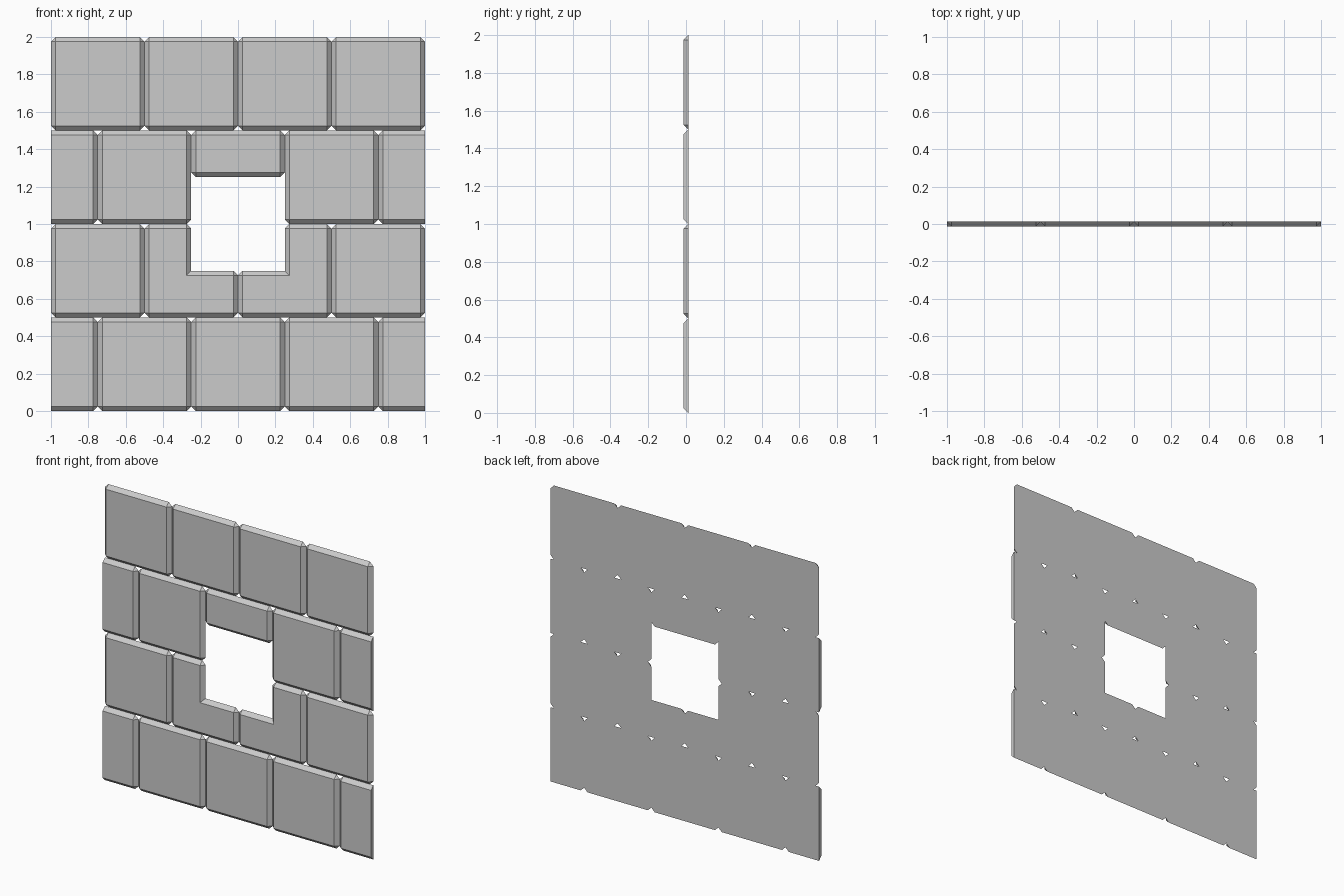
import bpy, bmesh
from mathutils import Vector

if "Cube" in bpy.data.objects:
    bpy.data.objects.remove(bpy.data.objects["Cube"])

D = 0.025            # chamfer width, equal to the tile thickness
FRONT, BACK = -D / 2, D / 2


def tile(name, outline):
    """Tile from a counter-clockwise x/z outline. Exposed edges are chamfered;
    half tiles named 'end' are cut flat at the wall's sides."""
    bm = bmesh.new()
    pts = [Vector(p) for p in outline]
    n = len(pts)
    vert = lambda p, y: bm.verts.new((p.x, y, p.y))
    # inward offset of every edge
    offs = []
    for i, a in enumerate(pts):
        b = pts[(i + 1) % n]
        e = (b - a).normalized()
        flat = name.startswith("end") and abs(a.x) == 1 and a.x == b.x
        offs.append(Vector((-e.y, e.x)) * (0 if flat else D))
    front, back = [], []
    for i, c in enumerate(pts):
        o0, o1 = offs[i - 1], offs[i]
        convex = (c - pts[i - 1]).cross(pts[(i + 1) % n] - c) > 0
        front.append(vert(c + o0 + o1, FRONT))
        if convex and o0.length and o1.length:      # clipped corner
            back.append([vert(c + o1, BACK), vert(c + o0, BACK)])
        else:
            back.append([vert(c, BACK)])
    # front, back, sides and corner triangles
    bm.faces.new(front)
    bm.faces.new([v for pair in back for v in pair][::-1])
    for i in range(n):
        j = (i + 1) % n
        bm.faces.new([front[j], front[i], back[i][-1], back[j][0]])
        if len(back[i]) == 2:
            bm.faces.new([front[i], back[i][0], back[i][1]])
    bmesh.ops.recalc_face_normals(bm, faces=bm.faces)
    me = bpy.data.meshes.new(name)
    bm.to_mesh(me)
    bm.free()
    ob = bpy.data.objects.new(name, me)
    bpy.context.collection.objects.link(ob)


def rect(x0, x1, z0, z1):
    return [(x0, z0), (x1, z0), (x1, z1), (x0, z1)]


# top course
for i in range(4):
    tile("top_tile", rect(-1 + i * 0.5, -0.5 + i * 0.5, 1.5, 2))

# bottom course and the course above the window's middle
for z in (0, 1):
    tile("end_tile_left", rect(-1, -0.75, z, z + 0.5))
    tile("end_tile_right", rect(0.75, 1, z, z + 0.5))
    for x in (-0.75, 0.25):
        tile("full_tile", rect(x, x + 0.5, z, z + 0.5))
tile("centre_tile", rect(-0.25, 0.25, 0, 0.5))
tile("lintel_tile", rect(-0.25, 0.25, 1.25, 1.5))

# second course: outer tiles and L-shaped tiles under the window
for x in (-1, 0.5):
    tile("side_tile", rect(x, x + 0.5, 0.5, 1))
left = [(-0.5, 0.5), (0, 0.5), (0, 0.75), (-0.25, 0.75), (-0.25, 1), (-0.5, 1)]
tile("sill_tile_left", left)
tile("sill_tile_right", [(-x, z) for x, z in reversed(left)])
